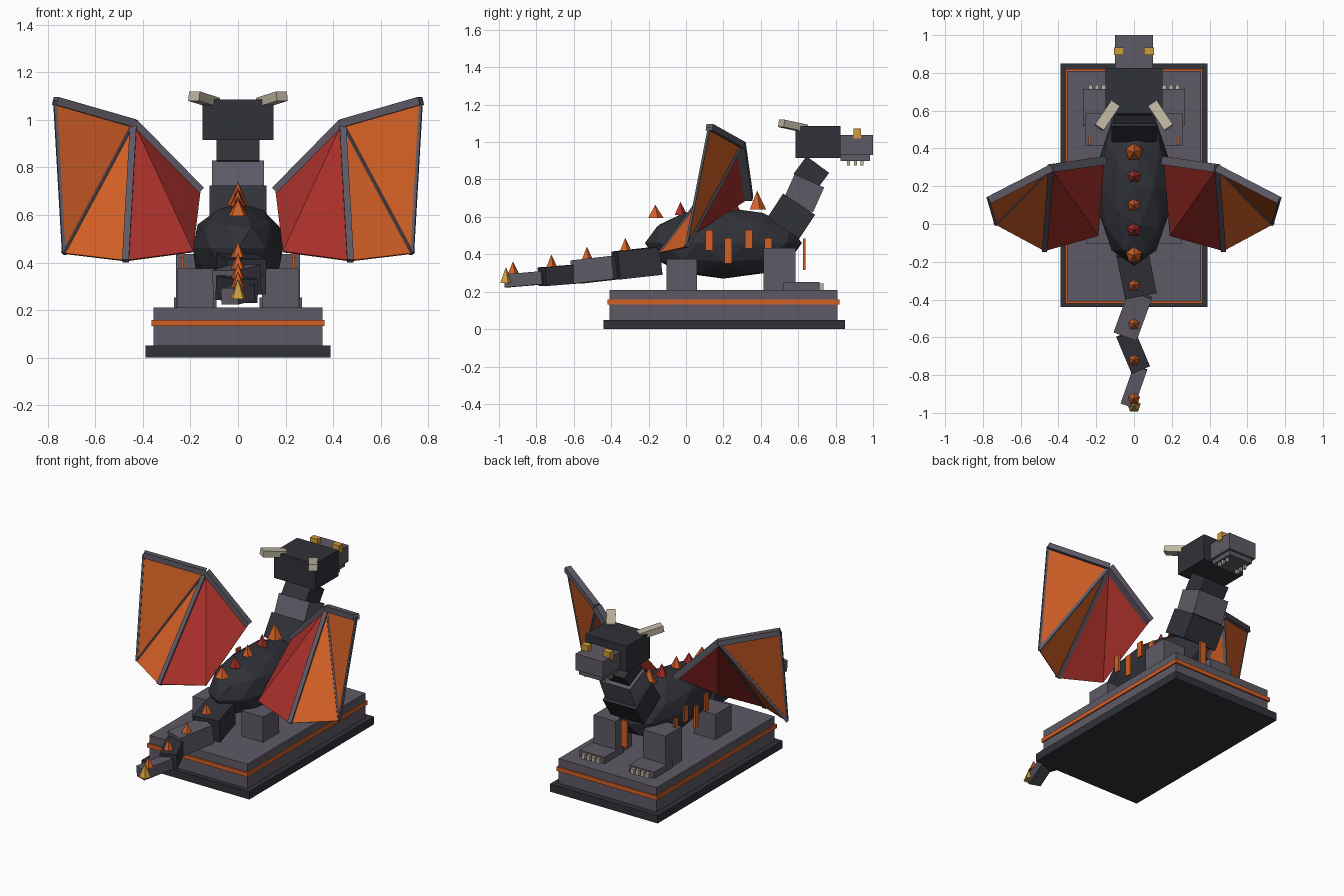
import bpy
import bmesh
from mathutils import Matrix, Vector

cube = bpy.data.objects.get("Cube")
if cube:
    bpy.data.objects.remove(cube, do_unlink=True)


def material(name, rgb):
    m = bpy.data.materials.new(name)
    m.use_nodes = True
    m.diffuse_color = (*rgb, 1)
    m.node_tree.nodes["Principled BSDF"].inputs["Base Color"].default_value = (*rgb, 1)
    return m


DARK = material("charcoal", (0.03, 0.032, 0.041))
GREY = material("slate grey", (0.112, 0.102, 0.132))
ORANGE = material("ember orange", (0.65, 0.115, 0.019))
RED = material("deep red", (0.39, 0.029, 0.023))
GOLD = material("gold", (0.62, 0.34, 0.045))
BONE = material("bone", (0.52, 0.47, 0.36))


def finish(bm, name, mat):
    bmesh.ops.recalc_face_normals(bm, faces=bm.faces)
    mesh = bpy.data.meshes.new(name)
    bm.to_mesh(mesh)
    bm.free()
    mesh.materials.append(mat)
    ob = bpy.data.objects.new(name, mesh)
    bpy.context.collection.objects.link(ob)
    return ob


def box(name, mat, x, y, z):
    """Box from (min, max) pairs."""
    bm = bmesh.new()
    size = [b - a for a, b in (x, y, z)]
    mid = [(a + b) / 2 for a, b in (x, y, z)]
    bmesh.ops.create_cube(bm, size=1, matrix=Matrix.Translation(mid) @ Matrix.Diagonal((*size, 1)))
    return finish(bm, name, mat)


def beam(name, mat, start, end, width, height):
    """Box running from start to end, kept level sideways."""
    a, b = Vector(start), Vector(end)
    d = (b - a).normalized()
    side = d.cross(Vector((0, 0, 1))).normalized()
    rot = Matrix((side, d, side.cross(d))).transposed().to_4x4()
    bm = bmesh.new()
    bmesh.ops.create_cube(bm, size=1, matrix=Matrix.Translation((a + b) / 2) @ rot
                          @ Matrix.Diagonal((width, (b - a).length, height, 1)))
    return finish(bm, name, mat)


def spike(name, mat, y, z, radius, height):
    bm = bmesh.new()
    bmesh.ops.create_cone(bm, cap_ends=True, segments=5, radius1=radius, radius2=0, depth=height,
                          matrix=Matrix.Translation((0, y, z + height / 2)))
    return finish(bm, name, mat)


def membrane(name, mat, points):
    """Thin sheet fanned out from the first point."""
    bm = bmesh.new()
    v = [bm.verts.new(p) for p in points]
    for i in range(1, len(v) - 1):
        bm.faces.new((v[0], v[i], v[i + 1]))
    ob = finish(bm, name, mat)
    mod = ob.modifiers.new("thickness", "SOLIDIFY")
    mod.thickness = 0.008
    mod.offset = 0


# Pedestal
box("plinth_foot", DARK, (-0.39, 0.39), (-0.44, 0.85), (0, 0.05))
box("plinth_block", GREY, (-0.355, 0.355), (-0.41, 0.81), (0.05, 0.21))
box("plinth_band", ORANGE, (-0.363, 0.363), (-0.42, 0.82), (0.132, 0.158))

# Body
bm = bmesh.new()
bmesh.ops.create_icosphere(bm, subdivisions=2, radius=1,
                           matrix=Matrix.Translation((0, 0.2, 0.46)) @ Matrix.Diagonal((0.2, 0.42, 0.19, 1)))
finish(bm, "body", DARK)
box("chest_stripe", ORANGE, (-0.022, 0.022), (0.625, 0.64), (0.315, 0.485))

# Neck and tail segments
neck = [(DARK, (0.52, 0.54), (0.605, 0.668), 0.24, 0.205),
        (GREY, (0.60, 0.66), (0.66, 0.793), 0.22, 0.173),
        (DARK, (0.635, 0.785), (0.705, 0.88), 0.18, 0.15)]
for mat, a, b, w, h in neck:
    beam("neck_segment", mat, (0, *a), (0, *b), w, h)
tail = [(DARK, (-0.01, -0.15, 0.365), (0.035, -0.375, 0.34), 0.17, 0.15),
        (GREY, (0.035, -0.37, 0.33), (-0.045, -0.59, 0.305), 0.13, 0.125),
        (DARK, (-0.045, -0.58, 0.295), (0.035, -0.77, 0.28), 0.105, 0.1),
        (GREY, (0.035, -0.76, 0.275), (-0.035, -0.96, 0.258), 0.075, 0.07)]
for mat, a, b, w, h in tail:
    beam("tail_segment", mat, a, b, w, h)

# Head
box("head", DARK, (-0.15, 0.15), (0.585, 0.825), (0.915, 1.085))
box("snout", GREY, (-0.1, 0.1), (0.825, 1.0), (0.93, 1.037))
box("jaw", GREY, (-0.085, 0.085), (0.825, 0.985), (0.9, 0.93))

# Back and tail spikes
back = [(-0.165, 0.595, 0.045, 0.07), (-0.03, 0.61, 0.038, 0.07), (0.1, 0.635, 0.035, 0.07),
        (0.25, 0.635, 0.038, 0.08), (0.38, 0.64, 0.048, 0.1)]
for i, (y, z, r, h) in enumerate(back):
    spike("back_spike", RED if i % 2 else ORANGE, y, z, r, h)
for y, z in [(-0.325, 0.42), (-0.53, 0.372), (-0.72, 0.33), (-0.925, 0.295)]:
    spike("tail_spike", ORANGE, y, z, 0.033, 0.068)
spike("tail_tip", GOLD, -0.963, 0.247, 0.037, 0.085)

# Paired parts
for s, label in ((1, "left"), (-1, "right")):
    def span(a, b):
        return tuple(sorted((s * a, s * b)))

    def pt(x, y, z):
        return (s * x, y, z)

    # Legs, foot and claws
    box(f"{label}_rear_leg", GREY, span(0.1, 0.255), (-0.105, 0.06), (0.21, 0.375))
    box(f"{label}_front_leg", GREY, span(0.1, 0.26), (0.415, 0.585), (0.21, 0.435))
    box(f"{label}_front_foot", GREY, span(0.09, 0.27), (0.52, 0.715), (0.21, 0.252))
    for x in (0.125, 0.16, 0.195, 0.23):
        box(f"{label}_claw", BONE, span(x - 0.011, x + 0.011), (0.715, 0.735), (0.21, 0.243))

    # Glowing ribs
    for y, z0, z1 in [(0.125, 0.42, 0.53), (0.227, 0.35, 0.487), (0.336, 0.43, 0.53), (0.44, 0.4, 0.487)]:
        box(f"{label}_rib", ORANGE, span(0.228, 0.24), (y - 0.02, y + 0.02), (z0, z1))

    # Eyes, teeth and horns
    box(f"{label}_eye", GOLD, span(0.053, 0.105), (0.895, 0.935), (1.02, 1.073))
    for y in (0.87, 0.905, 0.94):
        box(f"{label}_tooth", BONE, span(0.06, 0.075), (y - 0.008, y + 0.008), (0.875, 0.905))
    beam(f"{label}_horn", BONE, pt(0.1, 0.635, 1.073), pt(0.185, 0.51, 1.1), 0.055, 0.04)

    # Wing
    root, wrist, tip = pt(0.16, 0.335, 0.7), pt(0.44, 0.295, 0.985), pt(0.77, 0.125, 1.08)
    low_root, low_mid, low_tip = pt(0.19, -0.06, 0.445), pt(0.473, -0.14, 0.407), pt(0.733, 0.0, 0.438)
    membrane(f"{label}_inner_membrane", RED, [wrist, root, low_root, low_mid])
    membrane(f"{label}_outer_membrane", ORANGE, [wrist, low_mid, low_tip, tip])
    beam(f"{label}_wing_upper_arm", GREY, root, wrist, 0.045, 0.04)
    beam(f"{label}_wing_forearm", GREY, wrist, tip, 0.04, 0.035)
    beam(f"{label}_wing_main_finger", GREY, wrist, low_mid, 0.028, 0.022)
    beam(f"{label}_wing_outer_finger", GREY, wrist, low_tip, 0.02, 0.018)
    beam(f"{label}_wing_edge_finger", GREY, tip, low_tip, 0.013, 0.013)
